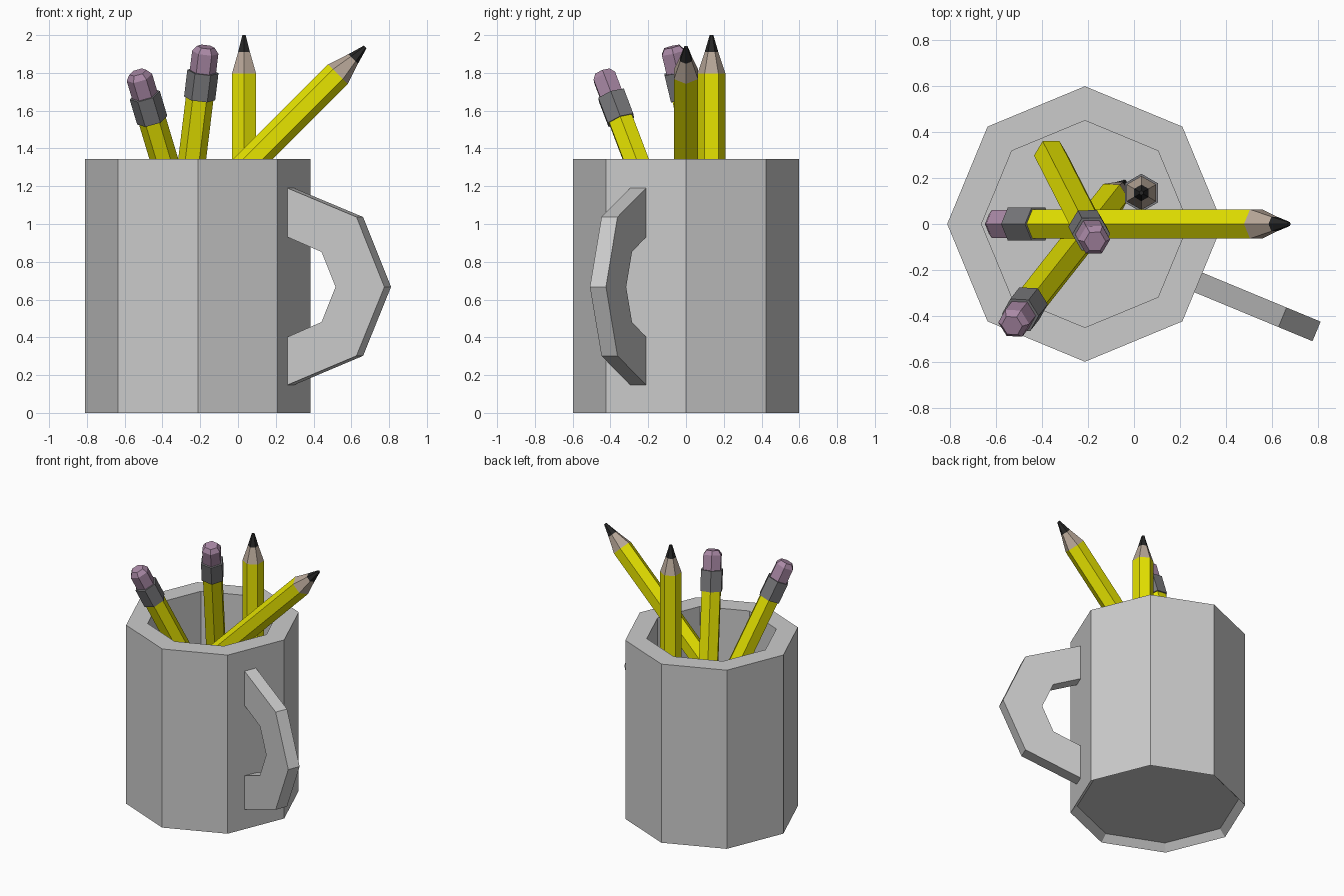
import bpy, bmesh
from math import cos, sin, pi, radians
from mathutils import Vector, Matrix

if "Cube" in bpy.data.objects:
    bpy.data.objects.remove(bpy.data.objects["Cube"])


def material(name, rgb):
    m = bpy.data.materials.new(name)
    m.diffuse_color = (*rgb, 1)
    m.use_nodes = True
    m.node_tree.nodes["Principled BSDF"].inputs["Base Color"].default_value = m.diffuse_color
    return m


def add_object(name, mesh, matrix=Matrix()):
    ob = bpy.data.objects.new(name, mesh)
    ob.matrix_world = matrix
    bpy.context.collection.objects.link(ob)
    return ob


def loft(bm, sides, profile):
    """Stack n-sided rings of (z, radius, material) and cap both ends."""
    rings = [[bm.verts.new((r * cos(2 * pi * i / sides), r * sin(2 * pi * i / sides), z))
              for i in range(sides)] for z, r, _ in profile]
    for a, b, (_, _, mat) in zip(rings, rings[1:], profile):
        for i in range(sides):
            j = (i + 1) % sides
            bm.faces.new((a[i], a[j], b[j], b[i])).material_index = mat
    bm.faces.new(rings[0][::-1]).material_index = profile[0][2]
    bm.faces.new(rings[-1]).material_index = profile[-1][2]


def finish(bm, name):
    bmesh.ops.recalc_face_normals(bm, faces=bm.faces)
    mesh = bpy.data.meshes.new(name)
    bm.to_mesh(mesh)
    bm.free()
    return mesh


CUP_X, CUP_R = -0.213, 0.598

# Octagonal cup: sloped base recess, outer wall, rim, inner wall and floor
bm = bmesh.new()
loft(bm, 8, [(0.05, CUP_R - 0.045, 0), (0, CUP_R, 0),
             (1.345, CUP_R, 0), (1.345, 0.449, 0), (0.15, 0.449, 0)])
add_object("cup", finish(bm, "cup"), Matrix.Translation((CUP_X, 0, 0)))

# Handle: angular C profile (outward, height), extruded sideways along one cup face
outer = [(0, 1.19), (0.395, 1.037), (0.555, 0.667), (0.395, 0.302), (0, 0.148)]
inner = [(0, 0.402), (0.195, 0.481), (0.275, 0.667), (0.195, 0.852), (0, 0.931)]
bm = bmesh.new()
face = bm.faces.new([bm.verts.new((s, 0, z)) for s, z in outer + inner])
side = bmesh.ops.extrude_face_region(bm, geom=[face])["geom"]
bmesh.ops.translate(bm, vec=(0, -0.092, 0),
                    verts=[v for v in side if isinstance(v, bmesh.types.BMVert)])
bm.faces.ensure_lookup_table()
add_object("handle", finish(bm, "handle"),
           Matrix.Translation((CUP_X, 0, 0)) @ Matrix.Rotation(radians(-22.5), 4, 'Z')
           @ Matrix.Translation((CUP_R * cos(pi / 8), 0, 0)))

# Pencil: hexagonal, from the tip at the origin up to the eraser
bm = bmesh.new()
loft(bm, 6, [(0, 0.01, 0), (0.09, 0.036, 1), (0.203, 0.0735, 2), (1.538, 0.0735, 3),
             (1.538, 0.083, 3), (1.685, 0.083, 3), (1.685, 0.07, 4),
             (1.79, 0.07, 4), (1.82, 0.047, 4)])
pencil = finish(bm, "pencil")
for m in (material("graphite", (0.02, 0.02, 0.02)), material("wood", (0.47, 0.38, 0.31)),
          material("yellow_paint", (0.8, 0.78, 0.0)), material("ferrule", (0.19, 0.19, 0.2)),
          material("eraser_pink", (0.4, 0.25, 0.38))):
    pencil.materials.append(m)

# Four pencils placed by (tip, eraser end)
placements = {
    "upright_pencil": ((0.032, 0.135, 2.0), (0.032, 0.135, 0.18)),
    "leaning_pencil": ((0.673, 0, 1.937), (-0.614, 0, 0.65)),
    "middle_eraser_pencil": ((-0.385, 0.345, 0.18), (-0.17, -0.075, 1.936)),
    "left_eraser_pencil": ((-0.04, 0.182, 0.165), (-0.53, -0.441, 1.803)),
}
up = Vector((0, 0, 1))
for name, (tip, end) in placements.items():
    turn = up.rotation_difference(Vector(end) - Vector(tip))
    add_object(name, pencil, Matrix.Translation(tip) @ turn.to_matrix().to_4x4())
